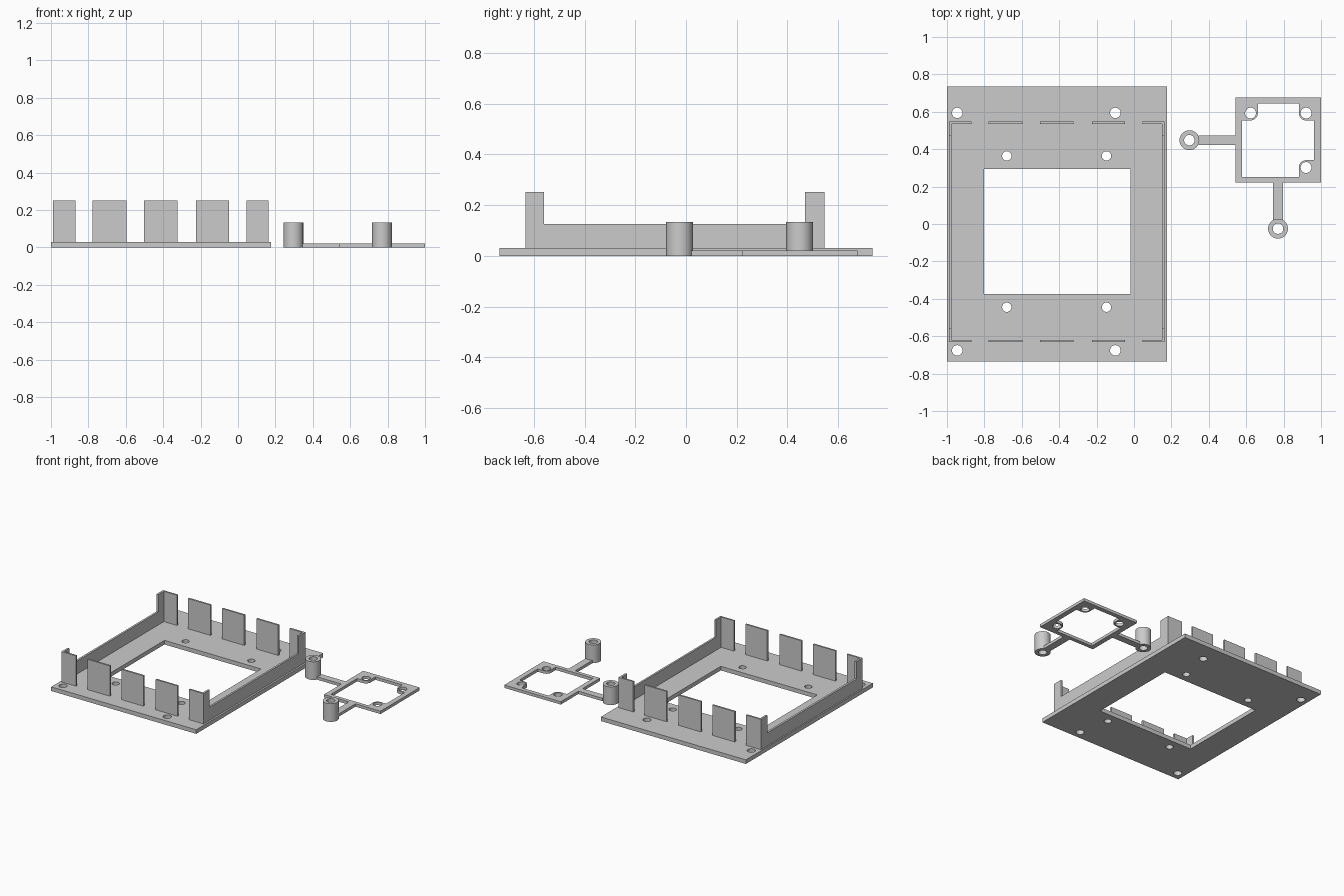
import bpy, bmesh, math

if "Cube" in bpy.data.objects:
    bpy.data.objects.remove(bpy.data.objects["Cube"])

grey = bpy.data.materials.new("plain_grey")
grey.diffuse_color = (0.6, 0.6, 0.6, 1)
grey.use_nodes = True
grey.node_tree.nodes["Principled BSDF"].inputs["Base Color"].default_value = grey.diffuse_color


def finish(name, mesh):
    mesh.materials.clear()
    mesh.materials.append(grey)
    ob = bpy.data.objects.new(name, mesh)
    bpy.context.collection.objects.link(ob)
    bm = bmesh.new()
    bm.from_mesh(mesh)
    bmesh.ops.remove_doubles(bm, verts=bm.verts, dist=0.0001)
    bmesh.ops.recalc_face_normals(bm, faces=bm.faces)
    bm.to_mesh(mesh)
    bm.free()
    bpy.ops.object.select_all(action='DESELECT')
    bpy.context.view_layer.objects.active = ob
    ob.select_set(True)
    bpy.ops.object.shade_smooth_by_angle(angle=math.radians(30))
    return ob


def rect(x0, x1, y0, y1):
    return [(x0, y0), (x1, y0), (x1, y1), (x0, y1)]


def circle(x, y, r, n=40):
    return [(x + r * math.cos(2 * math.pi * i / n), y + r * math.sin(2 * math.pi * i / n))
            for i in range(n)]


def slab(name, outlines, z0, z1):
    """Extruded outline; the loops after the first become through holes."""
    cu = bpy.data.curves.new(name + "_profile", 'CURVE')
    cu.dimensions = '2D'
    cu.fill_mode = 'BOTH'
    cu.extrude = (z1 - z0) / 2
    for pts in outlines:
        sp = cu.splines.new('POLY')
        sp.points.add(len(pts) - 1)
        for p, (x, y) in zip(sp.points, pts):
            p.co = (x, y, 0, 1)
        sp.use_cyclic_u = True
    tmp = bpy.data.objects.new(name + "_tmp", cu)
    bpy.context.collection.objects.link(tmp)
    dg = bpy.context.evaluated_depsgraph_get()
    mesh = bpy.data.meshes.new_from_object(tmp.evaluated_get(dg))
    bpy.data.objects.remove(tmp)
    for v in mesh.vertices:
        v.co.z += (z0 + z1) / 2
    return finish(name, mesh)


def side_wall(name, x0, x1, profile):
    """Profile in y and z, extruded along x."""
    bm = bmesh.new()
    f = bm.faces.new([bm.verts.new((x0, y, z)) for y, z in profile])
    ext = bmesh.ops.extrude_face_region(bm, geom=[f])
    for v in ext['geom']:
        if isinstance(v, bmesh.types.BMVert):
            v.co.x = x1
    mesh = bpy.data.meshes.new(name)
    bm.to_mesh(mesh)
    bm.free()
    return finish(name, mesh)


# Base plate with window and screw holes
holes = [circle(x, y, 0.028) for x in (-0.945, -0.1) for y in (-0.676, 0.594)]
holes += [circle(x, y, 0.025) for x in (-0.68, -0.147) for y in (-0.445, 0.364)]
slab("base_plate", [rect(-1, 0.176, -0.735, 0.735), rect(-0.803, -0.02, -0.374, 0.295)] + holes,
     0, 0.03)

# Upright tabs along the front and back edges
TABS = [(-0.99, -0.87), (-0.778, -0.596), (-0.503, -0.324), (-0.225, -0.048), (0.045, 0.163)]
for row, y0, y1 in (("front", -0.632, -0.619), ("back", 0.534, 0.547)):
    for i, (x0, x1) in enumerate(TABS):
        slab(f"{row}_tab_{i + 1}", [rect(x0, x1, y0, y1)], 0.03, 0.252)

# Low side walls with raised corner ends
WALL = [(-0.632, 0.03), (0.547, 0.03), (0.547, 0.252), (0.47, 0.252),
        (0.47, 0.125), (-0.56, 0.125), (-0.56, 0.252), (-0.632, 0.252)]
side_wall("left_wall", -0.99, -0.975, WALL)
side_wall("right_wall", 0.149, 0.163, WALL)

# Small square frame: the opening steps round a screw boss in three corners
XL, XR, YB, YT, R = 0.578, 0.963, 0.25, 0.644, 0.039
BOSSES = [(0.92, 0.302, 180), (0.92, 0.593, 270), (0.623, 0.593, 0)]


def boss_arc(cx, cy, start):
    return [(cx + R * math.cos(math.radians(start - a)), cy + R * math.sin(math.radians(start - a)))
            for a in range(0, 91, 10)]


br, tr, tl = (boss_arc(*b) for b in BOSSES)
opening = [(XL, YB), (br[0][0], YB), *br, (XR, br[-1][1]),
           (XR, tr[0][1]), *tr, (tr[-1][0], YT),
           (tl[0][0], YT), *tl, (XL, tl[-1][1])]
slab("bracket_frame", [rect(0.542, 1.0, 0.222, 0.676), opening]
     + [circle(x, y, 0.029) for x, y, _ in BOSSES], 0, 0.021)

# Arms and hollow posts
slab("left_arm", [rect(0.345, 0.542, 0.423, 0.473)], 0, 0.021)
slab("front_arm", [rect(0.743, 0.797, 0.022, 0.222)], 0, 0.021)
for name, x, y in (("left_post", 0.296, 0.448), ("front_post", 0.77, -0.025)):
    slab(name, [circle(x, y, 0.053), circle(x, y, 0.028)], 0, 0.133)
